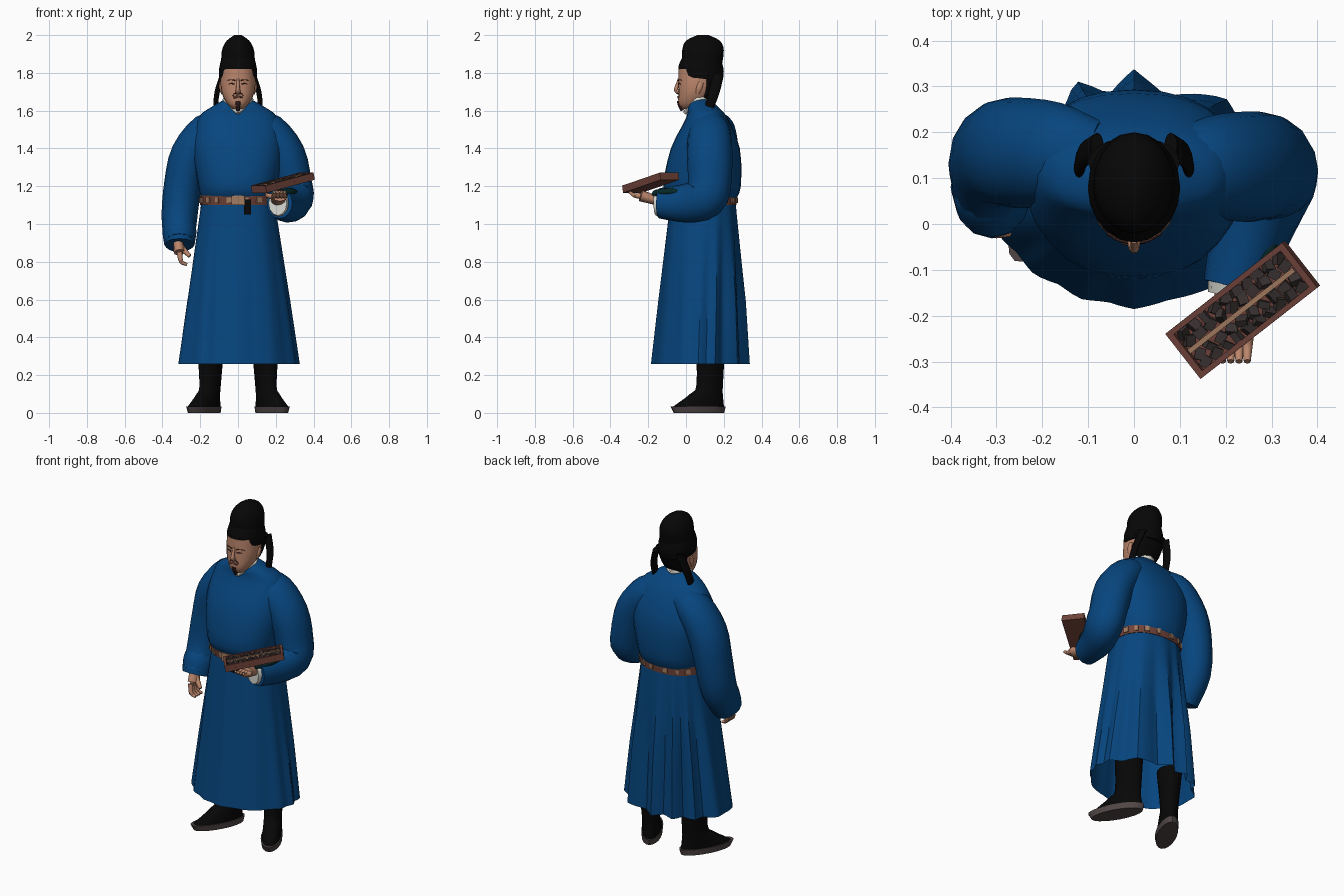
import bpy, bmesh, math, random
from mathutils import Vector, Matrix

random.seed(4)
if "Cube" in bpy.data.objects:
    bpy.data.objects.remove(bpy.data.objects["Cube"])


def material(name, *rgb):
    mat = bpy.data.materials.new(name)
    mat.use_nodes = True
    mat.diffuse_color = (*rgb, 1)
    mat.node_tree.nodes["Principled BSDF"].inputs["Base Color"].default_value = (*rgb, 1)
    return mat


BLUE = material("robe_blue", .002, .06, .21)
BLACK = material("cloth_black", .002, .002, .002)
SKIN = material("skin", .5, .24, .15)
BROWN = material("red_brown_wood", .16, .055, .04)
TAN = material("tan_metal", .36, .2, .12)
WHITE = material("linen_white", .7, .7, .65)
SOLE = material("sole_grey", .08, .06, .06)
ROCK = material("rock_grey", .04, .03, .03)
HAIR = material("dark_hair", .03, .01, .01)
TEAL = material("dark_teal", .002, .02, .02)


def finish(name, bm, mat, angle):
    bmesh.ops.recalc_face_normals(bm, faces=bm.faces[:])
    mesh = bpy.data.meshes.new(name)
    bm.to_mesh(mesh)
    bm.free()
    mesh.materials.append(mat)
    ob = bpy.data.objects.new(name, mesh)
    bpy.context.scene.collection.objects.link(ob)
    bpy.ops.object.select_all(action='DESELECT')
    ob.select_set(True)
    bpy.context.view_layer.objects.active = ob
    bpy.ops.object.shade_smooth_by_angle(angle=math.radians(angle))
    return ob


def spline(keys, steps=3):
    """Smooth run of values through a few keys."""
    keys = [Vector(k) for k in keys]
    padded = [2 * keys[0] - keys[1], *keys, 2 * keys[-1] - keys[-2]]
    run = []
    for a, b, c, d in zip(padded, padded[1:], padded[2:], padded[3:]):
        for i in range(steps):
            t = i / steps
            run.append(b + ((c - a) * t + (2 * a - 5 * b + 4 * c - d) * t ** 2
                            + (3 * b - a - 3 * c + d) * t ** 3) / 2)
    return run + [keys[-1]]


def loft(name, rings, mat, caps=True, angle=45):
    bm = bmesh.new()
    loops = [[bm.verts.new(p) for p in ring] for ring in rings]
    for low, high in zip(loops, loops[1:]):
        for i in range(len(low)):
            bm.faces.new((low[i - 1], low[i], high[i], high[i - 1]))
    if caps:
        bm.faces.new(loops[0])
        bm.faces.new(loops[-1])
    return finish(name, bm, mat, angle)


def section(z, half_width, front, back, sides=20, power=1.0, tilt=0.0):
    """Horizontal oval; a power below one makes it boxier."""
    ring = []
    for i in range(sides):
        c, s = math.cos(math.tau * i / sides), math.sin(math.tau * i / sides)
        x = half_width * math.copysign(abs(c) ** power, c)
        y = (back - front) / 2 * math.copysign(abs(s) ** power, s)
        ring.append(Vector((x, (front + back) / 2 + y, z + tilt * s)))
    return ring


def stack(name, mat, *keys, **shape):
    return loft(name, [section(*k, **shape) for k in spline(keys)], mat)


def tube(name, mat, *keys, flat=1.0, side=(1, 0, 0), sides=12):
    """Tube through keys of x, y, z, radius; flat scales it across the side axis."""
    run = spline(keys)
    rings = []
    for i, key in enumerate(run):
        along = (run[min(i + 1, len(run) - 1)] - run[max(i - 1, 0)]).xyz.normalized()
        across = along.cross(Vector(side)).normalized()
        wide = across.cross(along)
        turns = [math.tau * k / sides for k in range(sides)]
        rings.append([key.xyz + key.w * (wide * math.cos(a) + across * flat * math.sin(a)) for a in turns])
    return loft(name, rings, mat)


def strand(name, mat, radius, *points, side=(1, 0, 0)):
    """Thin tube that tapers to half its thickness."""
    last = len(points) - 1
    keys = [(*p, radius * (1 - i / last / 2)) for i, p in enumerate(points)]
    return tube(name, mat, *keys, side=side, sides=8)


def at(*place):
    return Matrix.Translation(place)


def box(name, mat, size, matrix):
    bm = bmesh.new()
    bmesh.ops.create_cube(bm, size=1, matrix=matrix @ Matrix.Diagonal((*size, 1)))
    return finish(name, bm, mat, 20)


# Robe: upper body
stack("robe_torso", BLUE, (1.12, .19, -.08, .26), (1.2, .21, -.12, .29), (1.4, .24, -.08, .285),
      (1.56, .21, 0, .22), (1.62, .14, .01, .17), (1.66, .07, .03, .13), sides=28, power=.85)

# Robe: pleated skirt, folds deepen downwards and towards the back
levels, sides, pleats = 8, 96, 13
rings = []
for level in range(levels + 1):
    t = level / levels
    ring = []
    oval = section(1.14 - .88 * t, .19 + .13 * t, -.08 - .1 * t, .26 + .05 * t, sides, .85 + .25 * t)
    for i, p in enumerate(oval):
        a = math.tau * i / sides
        fold = abs((pleats * i / sides + math.sin(3 * a) / 4) % 1 * 2 - 1) - .45
        depth = .04 + .17 * max(math.sin(a), 0)
        centre = Vector((0, .07, p.z))
        ring.append(centre + (p - centre) * (1 + depth * fold * min(1, t * 1.6)))
    rings.append(ring)
loft("robe_skirt", rings, BLUE, caps=False, angle=35)

# Belt with plaques, buckle and hanging pouches
stack("belt", BROWN, (1.1, .2, -.09, .266), (1.15, .2, -.1, .27), sides=28, power=.85)
for i, p in enumerate(section(1.125, .2, -.095, .268, sides=18, power=.85)):
    turn = Matrix.Rotation(math.atan2(p.y - .09, p.x), 4, 'Z')
    box("belt_plaque", TAN, (.01, .02 + .01 * (i % 2), .03), Matrix.Translation(p) @ turn)
box("belt_buckle", TAN, (.07, .02, .05), at(0, -.1, 1.125))
for x in (.04, .06):
    box("belt_pouch", BLACK, (.018, .02, .08), at(x, -.1, 1.09))


# Sleeves share the shoulder and differ below the elbow
def sleeve(name, s, *lower):
    y = .14 - .015 * s
    tube(name, BLUE, (s * .07, y, 1.54, .06), (s * .16, y, 1.495, .095), (s * .25, y, 1.37, .105),
         (s * .29, y, 1.22, .1), *lower, flat=1.15, sides=16)


sleeve("right_sleeve", -1, (-.31, .13, 1.04, .095), (-.31, .05, .9, .08))
tube("right_cuff", BLUE, (-.31, .11, 1, .08), (-.31, .08, .96, .09), (-.31, .05, .89, .08), flat=1.1)
sleeve("left_sleeve", 1, (.3, .1, 1.14, .1), (.26, 0, 1.11, .09), (.22, -.14, 1.11, .07))
tube("left_inner_cuff", WHITE, (.22, -.12, 1.11, .06), (.21, -.16, 1.11, .05), flat=1.3)
tube("sleeve_lining", TEAL, (.22, -.16, 1.16, .03), (.27, -.1, 1.17, .03), (.3, -.02, 1.17, .02), flat=.7)

# Collar
tube("collar", WHITE, *[(x, y, z, .012) for x, y, z in
                        ((0, -.004, 1.59), (.07, .06, 1.66), (0, .14, 1.66), (-.07, .06, 1.66), (0, -.004, 1.59))],
     side=(0, 0, 1), sides=8)

# Head
stack("neck", SKIN, (1.56, .06, .02, .13), (1.7, .06, .03, .14))
stack("head", SKIN, (1.61, .03, -.02, .05), (1.64, .06, -.04, .1), (1.71, .09, -.04, .15),
      (1.82, .09, -.04, .18), power=.9)
stack("hair", BLACK, (1.66, .06, .06, .13), (1.7, .08, .08, .15), (1.8, .1, .08, .19))


# Face
def on_face(x, z):
    return x, 5.5 * x * x - .042, z


def face_line(name, mat, radius, inner, outer, z, drop=0.0):
    strand(name, mat, radius, on_face(inner, z), on_face((inner + outer) / 2, z + .004),
           on_face(outer, z - drop), side=(0, 0, 1))


strand("nose", SKIN, .014, (0, -.04, 1.7), (0, -.053, 1.71), (0, -.048, 1.73), (0, -.036, 1.77))
strand("goatee", HAIR, .018, (0, -.03, 1.65), (0, -.03, 1.63), (0, -.02, 1.6))
face_line("mouth", BROWN, .007, -.025, .025, 1.67)
for s in (-1, 1):
    face_line("moustache", HAIR, .004, 0, s * .03, 1.688, drop=.01)
    face_line("eye", HAIR, .003, s * .02, s * .05, 1.74)
    face_line("eyebrow", HAIR, .003, s * .015, s * .06, 1.76)
    tube("ear", SKIN, (s * .09, .08, 1.75, .008), (s * .09, .07, 1.72, .01), (s * .084, .06, 1.69, .006), flat=1.6)
    tube("hat_tail", BLACK, (s * .08, .17, 1.79, .015), (s * .11, .15, 1.7, .014), (s * .12, .12, 1.61, .012),
         flat=2)

# Hat: tilted band and domed crown
stack("hat_band", BLACK, (1.77, .1, -.03, .19), (1.82, .1, -.04, .2), (1.87, .09, -.02, .19), tilt=-.012)
stack("hat_crown", BLACK, (1.84, .09, -.02, .19), (1.92, .085, -.02, .2), (1.97, .06, 0, .18), (2, .02, .06, .12))

# Boots turned outwards
for s, label in ((-1, "right"), (1, "left")):
    upper = stack(label + "_boot", BLACK, (.03, .053, -.23, .08), (.1, .05, -.12, .07),
                  (.15, .05, -.08, .07), (.36, .07, -.08, .08))
    sole = stack(label + "_sole", SOLE, (0, .055, -.22, .08), (.035, .058, -.24, .09))
    for ob in (upper, sole):
        ob.matrix_world = at(s * .145, .13, 0) @ Matrix.Rotation(s * .5, 4, 'Z')


# Hands
def hand(label, wrist, palm, spread, reach, curl, thumb):
    wrist, palm, spread, reach, curl, thumb = map(Vector, (wrist, palm, spread, reach, curl, thumb))
    tube(label + "_palm", SKIN, (*wrist, .035), (*palm, .043), flat=.7, side=spread)
    for i in range(4):
        root = palm + spread * (i - 1.5)
        strand(label + "_finger", SKIN, .015, root, root + reach, root + reach + curl, side=spread)
    root = (wrist + palm) / 2
    strand(label + "_thumb", SKIN, .02, root, root + thumb, side=spread)


hand("right", wrist=(-.32, .05, .93), palm=(-.31, .02, .85), spread=(0, -.02, 0),
     reach=(.01, -.01, -.05), curl=(.03, 0, -.015), thumb=(.06, -.03, -.06))
hand("left", wrist=(.21, -.14, 1.12), palm=(.22, -.24, 1.15), spread=(.018, 0, 0),
     reach=(0, -.03, 0), curl=(0, -.03, .02), thumb=(-.07, -.02, .02))

# Tray with rims, stones and a dividing strip
length, width, rim = .33, .125, .036
tray = at(.237, -.187, 1.22) @ Matrix.Rotation(math.radians(38), 4, 'Z') @ Matrix.Rotation(math.radians(-12), 4, 'Y')
box("tray_base", BROWN, (length, width, rim / 2), tray @ at(0, 0, -rim / 3))
box("tray_strip", TAN, (length * .9, .011, .024), tray @ at(0, 0, .006))
for s in (-1, 1):
    box("tray_long_rim", BROWN, (length, .012, rim), tray @ at(0, s * width * .45, 0))
    box("tray_end_rim", BROWN, (.014, width, rim), tray @ at(s * length * .48, 0, 0))
    for i in range(10):
        for row in (.15, .32):
            spin = Matrix.Rotation(random.uniform(0, 3), 4, (random.random(), random.random(), 1))
            box("stone", ROCK, (.026, .022, .016), tray @ at(.03 * (i - 4.5), s * row * width, .004) @ spin)
